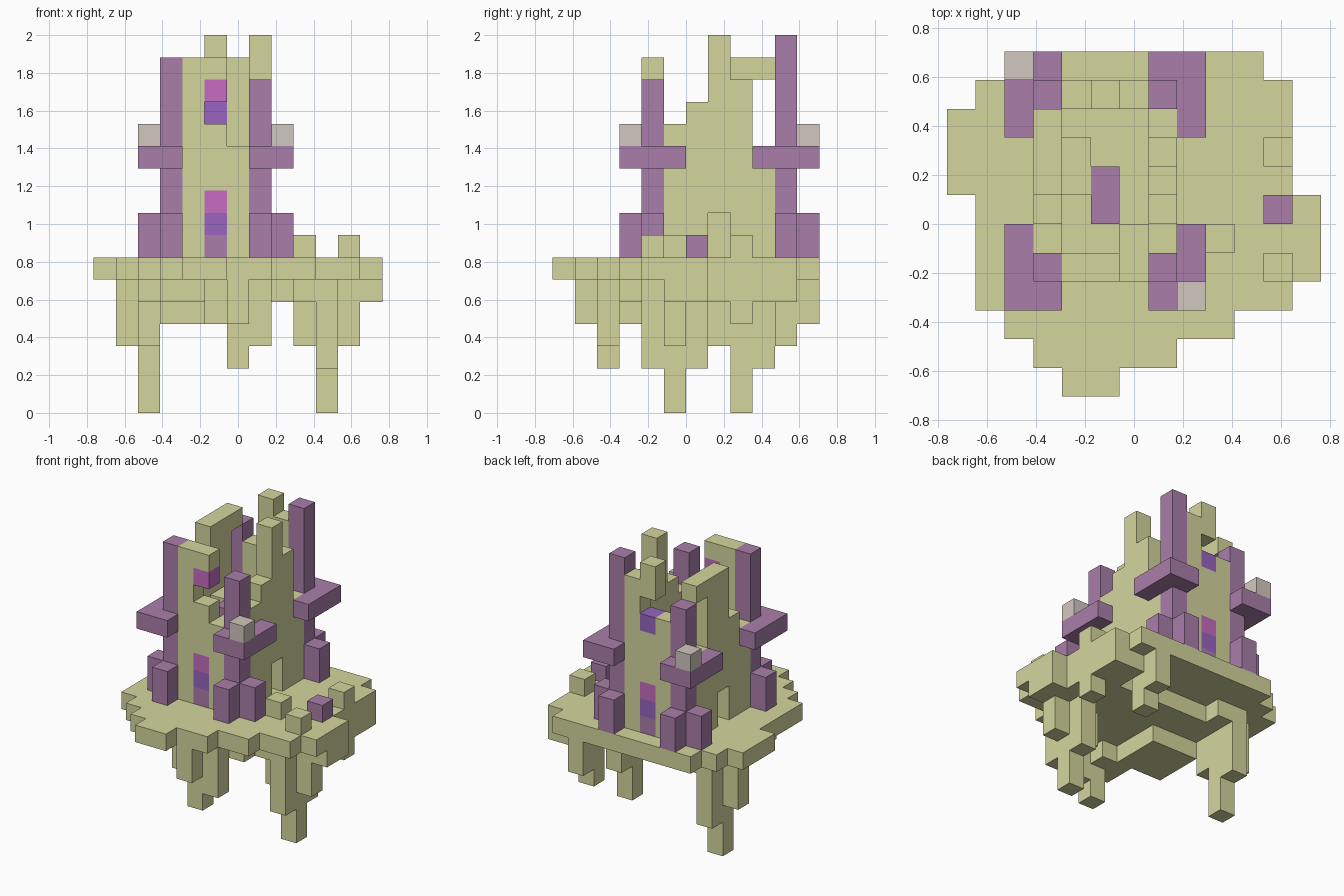
import bpy
import bmesh
from mathutils import Vector

cube = bpy.data.objects.get("Cube")
if cube:
    bpy.data.objects.remove(cube, do_unlink=True)

UNIT = 2 / 17                      # edge of one block
CENTRE = Vector((6.5, 6, 0))       # grid point that sits at the origin


def make_material(name, color):
    mat = bpy.data.materials.new(name)
    mat.use_nodes = True
    mat.diffuse_color = (*color, 1)
    mat.node_tree.nodes["Principled BSDF"].inputs["Base Color"].default_value = (*color, 1)
    return mat


olive = make_material("olive stone", (.66, .67, .34))
purple = make_material("dusty purple", (.4, .21, .4))
pink = make_material("pink glass", (.57, .15, .53))
violet = make_material("violet glass", (.31, .13, .52))
grey = make_material("warm grey", (.64, .58, .52))


def box(x, y, bottom, top):
    """Blocks in a box; x and y are one cell or a (start, end) span."""
    xs = range(*x) if isinstance(x, tuple) else [x]
    ys = range(*y) if isinstance(y, tuple) else [y]
    return {(i, j, k) for i in xs for j in ys for k in range(bottom, top)}


def part(name, material, *boxes):
    """Join blocks into one shell, leaving out faces between neighbours."""
    cells = set().union(*boxes)
    bm = bmesh.new()
    corners = {}

    def corner(point):
        key = tuple(int(c) for c in point)
        if key not in corners:
            corners[key] = bm.verts.new((Vector(key) - CENTRE) * UNIT)
        return corners[key]

    for cell in sorted(cells):
        for axis in range(3):
            for side in (0, 1):
                step = Vector((0, 0, 0))
                step[axis] = 1
                near = Vector(cell) + step * (2 * side - 1)
                if tuple(int(c) for c in near) in cells:
                    continue
                u, v = Vector((0, 0, 0)), Vector((0, 0, 0))
                u[(axis + 1) % 3] = 1
                v[(axis + 2) % 3] = 1
                base = Vector(cell) + step * side
                loop = [base, base + u, base + u + v, base + v]
                if not side:
                    loop.reverse()
                bm.faces.new([corner(p) for p in loop])
    # merge coplanar block faces into clean panels
    bmesh.ops.dissolve_limit(bm, angle_limit=.01, verts=bm.verts[:], edges=bm.edges[:])
    mesh = bpy.data.meshes.new(name)
    bm.to_mesh(mesh)
    bm.free()
    mesh.materials.append(material)
    obj = bpy.data.objects.new(name, mesh)
    bpy.context.collection.objects.link(obj)
    return obj


def layer(rows, first, bottom):
    """One flat layer from x spans listed row by row, front to back."""
    cells = set()
    for j, span in enumerate(rows, first):
        cells |= box(span, j, bottom, bottom + 1)
    return cells


# Floating island: top slab and two shrinking layers beneath
ground = 7
slab = [(4, 6), (3, 8), (2, 10), (1, 12)] + [(1, 13)] * 3 + [(0, 12)] * 3 + [(1, 12), (2, 11)]
part("island_slab", olive, layer(slab, 0, ground - 1))
under = [(5, 8), (3, 9), (2, 11), (2, 13), (2, 13), (2, 12), (2, 12)]
part("island_underside", olive, layer(under, 2, 5), box((10, 12), (9, 11), 5, 6),
     box(3, 9, 5, 6))
part("island_core", olive, box((3, 6), (4, 7), 4, 5), box((5, 7), 3, 4, 5))

# Hanging roots
part("left_roots", olive, box(10, 5, 0, 5), box(10, 4, 2, 5), box(10, 6, 2, 5),
     box(11, 5, 3, 5), box(9, 5, 3, 5), box(11, 8, 4, 5))
part("right_roots", olive, box(2, 8, 0, 5), box(2, 9, 2, 6), box(2, 7, 3, 5), box(1, 8, 3, 6))
part("front_roots", olive, box(6, 1, 4, 6), box(5, 2, 4, 5), box(6, 2, 2, 5), box(7, 2, 3, 5))
part("back_roots", olive, box(9, 10, 3, 6), box(9, 11, 4, 6))

# Ruined tower walls
part("front_wall", olive, box(4, 4, ground, 16), box(6, 4, ground, 12),
     box(5, 4, 10, 13), box(5, 4, 15, 16))
part("back_wall", olive, box(4, 10, ground, 14), box(6, 10, ground, 16),
     box(5, 10, 10, 13), box(5, 10, 15, 17))
part("right_wall", olive, box(3, 5, ground, 12), box(3, 6, ground, 13),
     box(3, 7, 9, 16), box(3, 8, ground, 16), box(3, 9, ground, 12), box(3, 9, 15, 16))
part("left_wall", olive, box(7, 5, ground, 13), box(7, 6, ground, 14),
     box(7, 7, 9, 17), box(7, 8, ground, 15), box(7, 9, ground, 12))
part("upper_floor", olive, box((4, 7), (5, 10), ground, 11), box(4, (7, 9), 11, 12),
     box(6, 5, 11, 12))
part("floor_bench", purple, box(5, (6, 8), 11, 12))

# Doors and windows
for label, row in (("front", 4), ("back", 10)):
    part(label + "_door_base", purple, box(5, row, ground, 8))
    part(label + "_door_middle", violet, box(5, row, 8, 9))
    part(label + "_door_top", pink, box(5, row, 9, 10))
part("front_window", pink, box(5, 4, 14, 15))
part("back_window", violet, box(5, 10, 13, 14))

# Corner pillars, each with two buttress posts and an L-shaped bracket
corners = {"front_right": (3, 4, 16), "front_left": (7, 4, 15),
           "back_right": (3, 10, 15), "back_left": (7, 10, 17)}
for label, (px, py, top) in corners.items():
    sx = -1 if px == 3 else 1
    sy = -1 if py == 4 else 1
    ox, oy = px + sx, py + sy
    part(label + "_pillar", purple, box(px, py, ground, top))
    part(label + "_side_post", purple, box(ox, py, ground, 9))
    part(label + "_end_post", purple, box(px, oy, ground, 9))
    part(label + "_bracket", purple, box(px, oy, 11, 12), box(ox, oy, 11, 12),
         box(ox, (py - 1, py + 2), 11, 12))
    if label in ("front_left", "back_right"):
        part(label + "_lantern", grey, box(ox, oy, 12, 13))

# Loose blocks on the island
for label, x, y, mat in (("near", 9, 5, olive), ("front", 11, 4, olive),
                         ("middle", 11, 6, purple), ("back", 11, 8, olive)):
    part(label + "_loose_block", mat, box(x, y, ground, 8))
